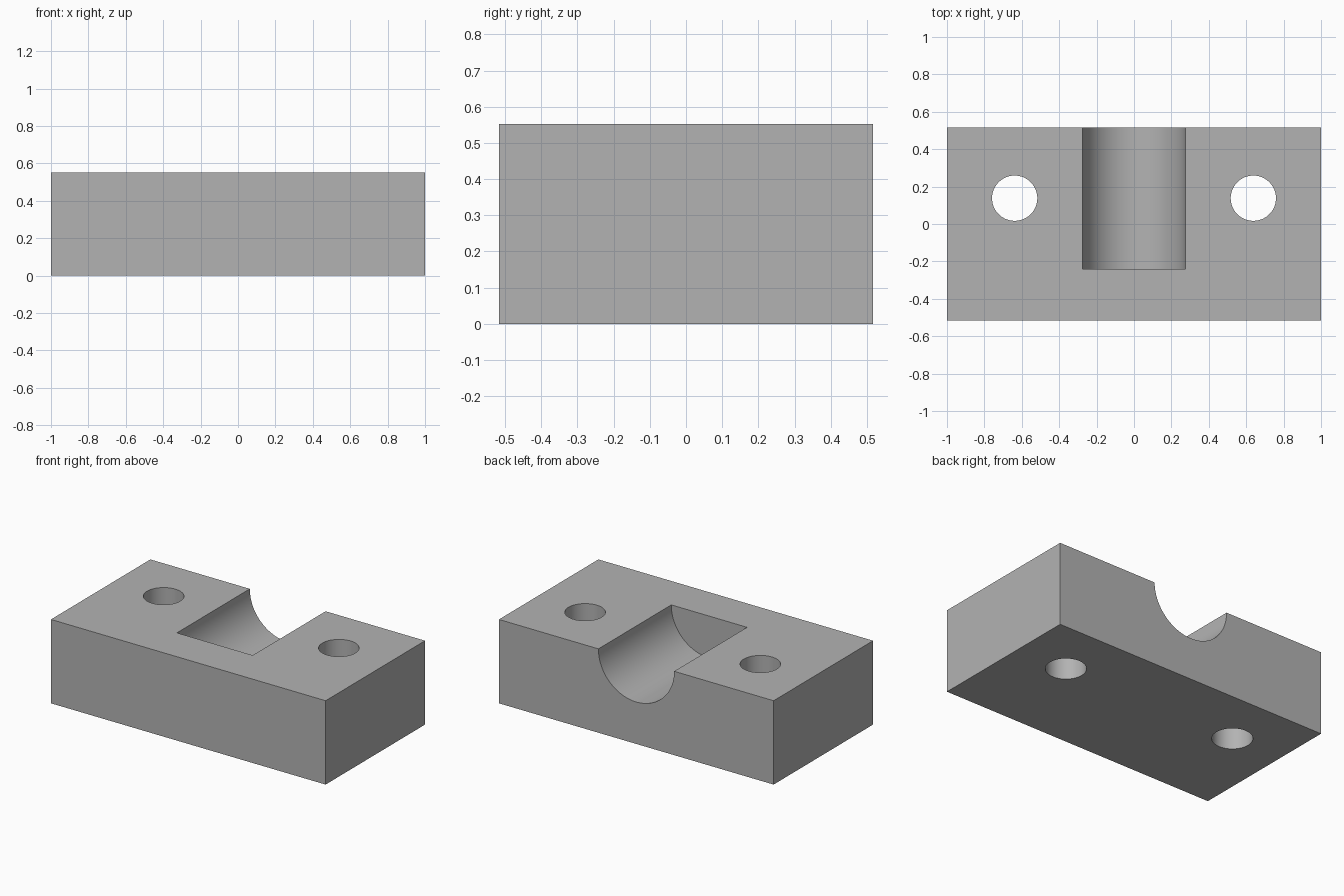
import bpy
import bmesh
from math import radians
from mathutils import Matrix

cube = bpy.data.objects.get("Cube")
if cube:
    bpy.data.objects.remove(cube, do_unlink=True)

LENGTH, DEPTH, HEIGHT = 2.0, 1.034, 0.552
GROOVE_RADIUS, GROOVE_END = 0.276, -0.241
HOLE_RADIUS, HOLE_X, HOLE_Y = 0.121, 0.638, 0.138

grey = bpy.data.materials.new("plain grey")
grey.use_nodes = True
colour = (0.45, 0.45, 0.45, 1)
grey.diffuse_color = colour
grey.node_tree.nodes["Principled BSDF"].inputs["Base Color"].default_value = colour


def make_object(name, bm):
    mesh = bpy.data.meshes.new(name)
    bm.to_mesh(mesh)
    bm.free()
    mesh.materials.append(grey)
    obj = bpy.data.objects.new(name, mesh)
    bpy.context.collection.objects.link(obj)
    return obj


def cylinder(name, radius, length, matrix):
    bm = bmesh.new()
    bmesh.ops.create_cone(bm, cap_ends=True, segments=96, radius1=radius,
                          radius2=radius, depth=length, matrix=matrix)
    return make_object(name, bm)


# Solid block
bm = bmesh.new()
bmesh.ops.create_cube(bm, size=1, matrix=Matrix.Translation((0, 0, HEIGHT / 2))
                      @ Matrix.Diagonal((LENGTH, DEPTH, HEIGHT, 1)))
block = make_object("clamp_block", bm)

# Half-round groove, open at the top and back
groove_length = 1.0
groove_place = (Matrix.Translation((0, GROOVE_END + groove_length / 2, HEIGHT))
                @ Matrix.Rotation(radians(90), 4, "X"))
cutters = [cylinder("groove_cutter", GROOVE_RADIUS, groove_length, groove_place)]

# Two bolt holes straight through
for side, name in ((1, "left"), (-1, "right")):
    place = Matrix.Translation((side * HOLE_X, HOLE_Y, HEIGHT / 2))
    cutters.append(cylinder(name + "_hole_cutter", HOLE_RADIUS, HEIGHT * 2, place))

# Cut the block, then drop the cutters
bpy.context.view_layer.objects.active = block
block.select_set(True)
for cutter in cutters:
    cutter.hide_render = True
    cut = block.modifiers.new(cutter.name, "BOOLEAN")
    cut.operation = "DIFFERENCE"
    cut.solver = "EXACT"
    cut.object = cutter
    bpy.ops.object.modifier_apply(modifier=cut.name)
    bpy.data.objects.remove(cutter, do_unlink=True)

bpy.ops.object.shade_smooth_by_angle(angle=radians(30))
